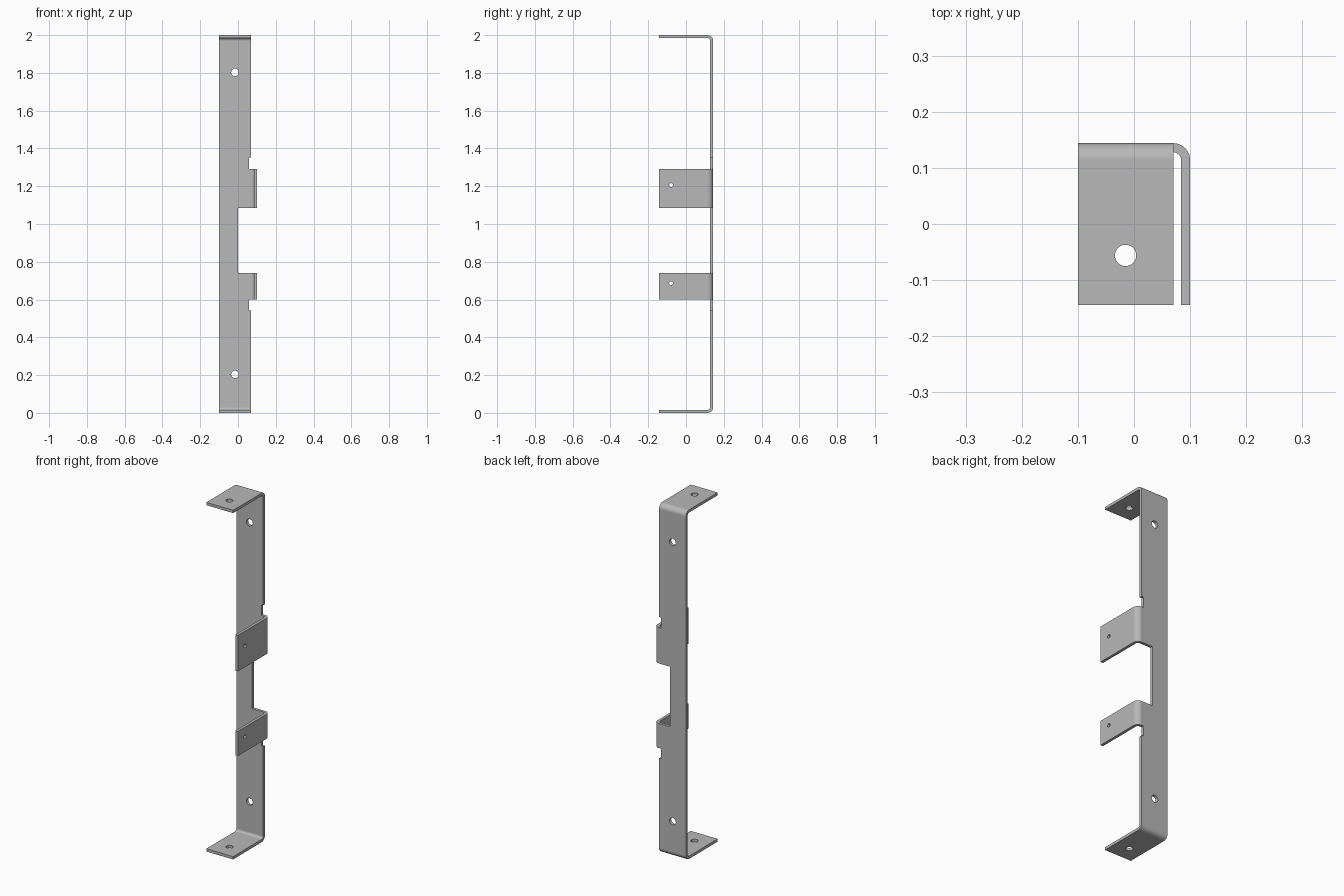
import bpy, bmesh, math
from mathutils import Matrix, Vector

if "Cube" in bpy.data.objects:
    bpy.data.objects.remove(bpy.data.objects["Cube"])

THICK, BEND = 0.016, 0.03          # sheet thickness, outer bend radius
LEFT, EDGE, SIDE = -0.1, 0.07, 0.1  # x of sheet edges and of tab outer face
FRONT, BACK, TOP = -0.144, 0.144, 2.0

steel = bpy.data.materials.new("grey steel")
steel.use_nodes = True
colour = (0.48, 0.48, 0.48, 1)
steel.diffuse_color = colour
steel.node_tree.nodes["Principled BSDF"].inputs["Base Color"].default_value = colour


def arc(cx, cy, radius, start, end, steps=10):
    angles = [math.radians(start + (end - start) * i / steps) for i in range(steps + 1)]
    return [(cx + radius * math.cos(a), cy + radius * math.sin(a)) for a in angles]


def make_object(name, bm):
    bmesh.ops.recalc_face_normals(bm, faces=bm.faces)
    mesh = bpy.data.meshes.new(name)
    bm.to_mesh(mesh)
    bm.free()
    mesh.materials.append(steel)
    obj = bpy.data.objects.new(name, mesh)
    bpy.context.collection.objects.link(obj)
    return obj


def extrude_profile(name, points, place, low, high):
    bm = bmesh.new()
    face = bm.faces.new([bm.verts.new(place(u, v, low)) for u, v in points])
    new = bmesh.ops.extrude_face_region(bm, geom=[face])["geom"]
    shift = Vector(place(0, 0, high)) - Vector(place(0, 0, low))
    bmesh.ops.translate(bm, vec=shift, verts=[g for g in new if isinstance(g, bmesh.types.BMVert)])
    return make_object(name, bm)


def add_box(bm, low, high):
    size = [b - a for a, b in zip(low, high)]
    middle = [(a + b) / 2 for a, b in zip(low, high)]
    matrix = Matrix.Translation(middle) @ Matrix.Diagonal((*size, 1))
    bmesh.ops.create_cube(bm, size=1, matrix=matrix)


def add_drill(bm, centre, radius, axis):
    turn = Vector((0, 0, 1)).rotation_difference(Vector(axis)).to_matrix().to_4x4()
    bmesh.ops.create_cone(bm, cap_ends=True, segments=32, radius1=radius, radius2=radius,
                          depth=0.1, matrix=Matrix.Translation(centre) @ turn)


def finish(obj, cutter_bm):
    cutter = make_object("cutter", cutter_bm)
    cutter.hide_render = True
    cut = obj.modifiers.new("cut", "BOOLEAN")
    cut.operation, cut.solver, cut.object = "DIFFERENCE", "EXACT", cutter
    bpy.ops.object.select_all(action="DESELECT")
    obj.select_set(True)
    bpy.context.view_layer.objects.active = obj
    bpy.ops.object.modifier_apply(modifier=cut.name)
    bpy.data.objects.remove(cutter)
    bpy.ops.object.shade_smooth_by_angle(angle=math.radians(30))
    weighted = obj.modifiers.new("flat faces", "WEIGHTED_NORMAL")
    weighted.keep_sharp = True


# Long upright with a bent flange at each end
inner = BEND - THICK
cy = BACK - BEND
profile = [(FRONT, 0)] + arc(cy, BEND, BEND, -90, 0) + arc(cy, TOP - BEND, BEND, 0, 90)
profile += [(FRONT, TOP), (FRONT, TOP - THICK)]
profile += arc(cy, TOP - BEND, inner, 90, 0) + arc(cy, BEND, inner, 0, -90) + [(FRONT, THICK)]
upright = extrude_profile("upright", profile, lambda u, v, w: (w, u, v), LEFT, EDGE)

# Tab heights, and the relief notch beyond each
upper_tab, lower_tab = (1.085, 1.291), (0.60, 0.741)
cuts = bmesh.new()
for x, low, high in ((0, lower_tab[1], upper_tab[0]),
                     (0.058, upper_tab[1], 1.352),
                     (0.058, 0.542, lower_tab[0])):
    add_box(cuts, (x, 0, low), (0.2, 0.3, high))
for z in (0.204, 1.803):
    add_drill(cuts, (-0.016, BACK, z), 0.02, (0, 1, 0))
for z in (0, TOP):
    add_drill(cuts, (-0.015, -0.056, z), 0.019, (0, 0, 1))
finish(upright, cuts)

# Two side tabs bent forward from the upright
cx = SIDE - BEND
tab = [(EDGE, BACK)] + arc(cx, cy, BEND, 90, 0)[1:] + [(SIDE, FRONT), (SIDE - THICK, FRONT)]
tab += arc(cx, cy, inner, 0, 90)
for name, (low, high), hole in (("upper_tab", upper_tab, 1.206), ("lower_tab", lower_tab, 0.687)):
    obj = extrude_profile(name, tab, lambda u, v, w: (u, v, w), low, high)
    cuts = bmesh.new()
    add_drill(cuts, (SIDE, -0.079, hole), 0.01, (1, 0, 0))
    finish(obj, cuts)
